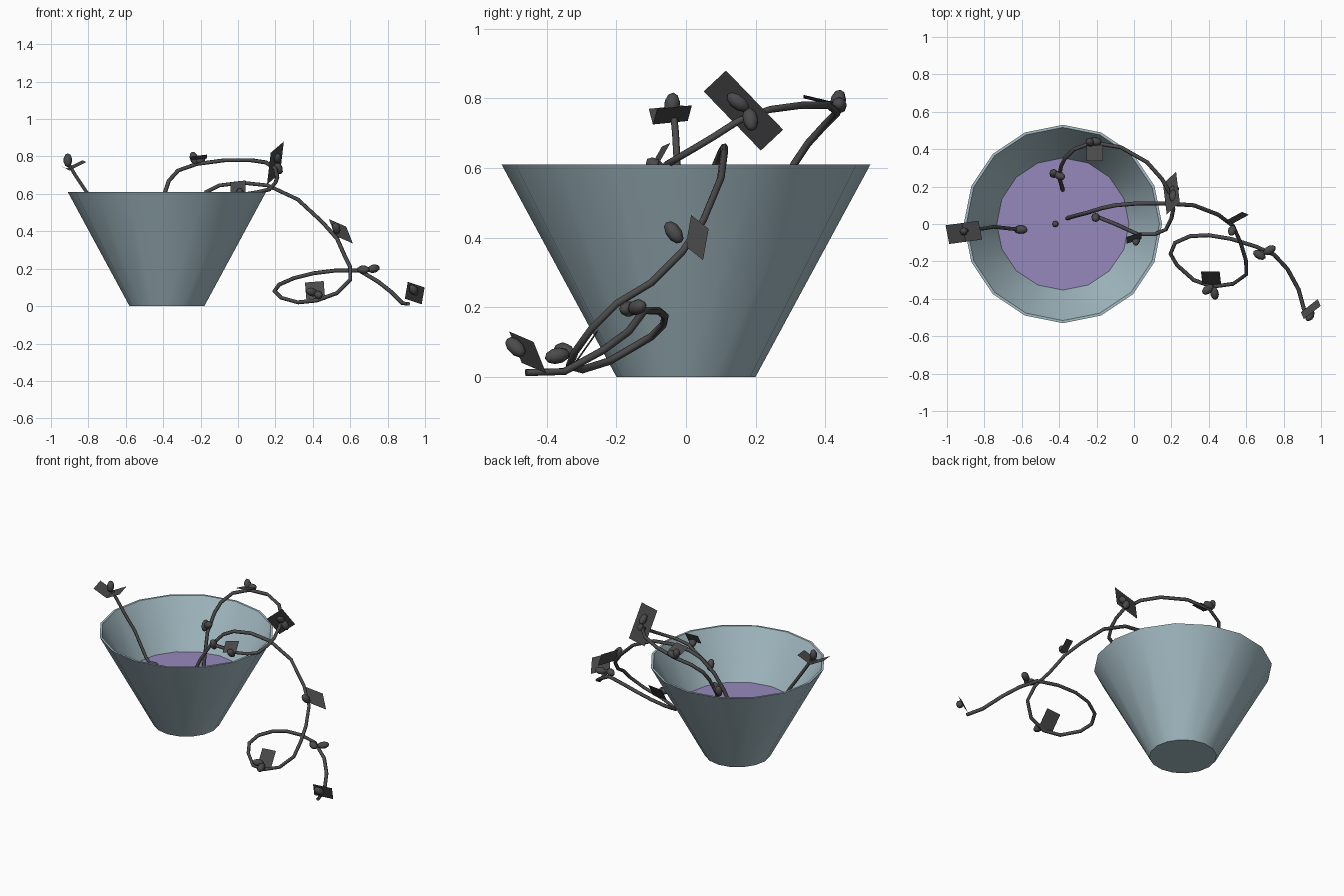
import bpy, bmesh, math
from mathutils import Vector

cube = bpy.data.objects.get("Cube")
if cube:
    bpy.data.objects.remove(cube, do_unlink=True)


def make_material(name, colour):
    mat = bpy.data.materials.new(name)
    mat.use_nodes = True
    rgba = (*colour, 1)
    mat.diffuse_color = rgba
    bsdf = next(n for n in mat.node_tree.nodes if n.type == "BSDF_PRINCIPLED")
    bsdf.inputs["Base Color"].default_value = rgba
    return mat


glaze = make_material("blue grey glaze", (.37, .50, .55))
purple = make_material("purple soil", (.30, .25, .50))
charcoal = make_material("charcoal plant", (.07, .07, .07))

POT_X = -.38
SIDES = 16


def mesh_object(name, bm, mat, smooth_angle=None):
    mesh = bpy.data.meshes.new(name)
    bm.to_mesh(mesh)
    bm.free()
    obj = bpy.data.objects.new(name, mesh)
    bpy.context.collection.objects.link(obj)
    mesh.materials.append(mat)
    if smooth_angle:
        bpy.ops.object.select_all(action="DESELECT")
        obj.select_set(True)
        bpy.context.view_layer.objects.active = obj
        bpy.ops.object.shade_smooth_by_angle(angle=math.radians(smooth_angle))
    return obj


def lathe(name, profile, mat, smooth_angle=None):
    """Turn a (radius, height) profile around the pot axis, closing both ends."""
    bm = bmesh.new()
    rings = []
    for radius, z in profile:
        ring = []
        for i in range(SIDES):
            a = math.tau * i / SIDES
            ring.append(bm.verts.new((POT_X + radius * math.cos(a), radius * math.sin(a), z)))
        rings.append(ring)
    for low, high in zip(rings, rings[1:]):
        for i in range(SIDES):
            j = (i + 1) % SIDES
            bm.faces.new((low[i], low[j], high[j], high[i]))
    bm.faces.new(rings[0][::-1])
    bm.faces.new(rings[-1])
    return mesh_object(name, bm, mat, smooth_angle)


def vine(name, points, radius=.011):
    """Round stem following a path of points."""
    curve = bpy.data.curves.new(name, "CURVE")
    curve.dimensions = "3D"
    curve.bevel_depth = radius
    curve.bevel_resolution = 1
    curve.use_fill_caps = True
    spline = curve.splines.new("POLY")
    spline.points.add(len(points) - 1)
    for point, co in zip(spline.points, points):
        point.co = (*co, 1)
    curve.materials.append(charcoal)
    obj = bpy.data.objects.new(name, curve)
    bpy.context.collection.objects.link(obj)


def leaf(name, centre, across, along, fold=0):
    """Square leaf from two half-edge vectors; fold lifts its two sides."""
    c, u, v = Vector(centre), Vector(across), Vector(along)
    lift = Vector((0, 0, fold))
    bm = bmesh.new()
    rows = [[bm.verts.new(c + s * u + t * v + abs(s) * lift) for t in (-1, 1)] for s in (-1, 0, 1)]
    for a, b in zip(rows, rows[1:]):
        bm.faces.new((a[0], b[0], b[1], a[1]))
    mesh_object(name, bm, charcoal)


def bud(name, centre, direction, length=.037, width=.023):
    """Small faceted bud stretched along a direction."""
    bm = bmesh.new()
    bmesh.ops.create_uvsphere(bm, u_segments=8, v_segments=5, radius=1)
    bmesh.ops.scale(bm, vec=(width, width, length), verts=bm.verts)
    obj = mesh_object(name, bm, charcoal, 50)
    obj.location = centre
    obj.rotation_euler = Vector(direction).to_track_quat("Z", "Y").to_euler()


# Pot with a thin wall, and the soil inside
lathe("pot", [(.2, 0), (.53, .61), (.516, .61), (.345, .295)], glaze, 40)
lathe("soil", [(.34, .296), (.353, .31)], purple)

# Long stem hanging over the rim and curling once on the ground
vine("trailing_stem", [
    (-.36, .03, .30), (-.31, .045, .42), (-.25, .06, .52), (-.17, .085, .61),
    (-.1, .1, .645), (.02, .11, .66), (.16, .11, .645), (.32, .1, .57),
    (.45, .05, .45), (.53, -.01, .36), (.57, -.1, .27), (.6, -.2, .21),
    (.6, -.27, .14), (.53, -.32, .07), (.42, -.335, .03), (.32, -.3, .02),
    (.23, -.22, .045), (.195, -.16, .08), (.22, -.1, .115), (.3, -.065, .15),
    (.4, -.06, .175), (.52, -.08, .19), (.65, -.12, .19), (.75, -.165, .13),
    (.82, -.24, .075), (.88, -.35, .015), (.91, -.46, .012)])

# Stem arching around the back and returning into the pot
vine("arching_stem", [
    (-.38, .18, .30), (-.4, .25, .5), (-.39, .31, .61), (-.37, .35, .67),
    (-.32, .4, .725), (-.22, .435, .76), (-.07, .41, .78), (.07, .33, .78),
    (.15, .24, .768), (.2, .15, .735), (.21, .08, .69), (.2, .03, .66),
    (.17, -.03, .625), (.11, -.055, .61), (.02, -.055, .595), (-.1, 0, .57),
    (-.2, .04, .55)])

# Short stem leaning over the right rim, and a stub in the middle
vine("short_stem", [
    (-.6, -.03, .31), (-.66, -.025, .37), (-.75, -.015, .52),
    (-.81, -.025, .61), (-.87, -.03, .70), (-.9, -.035, .75)], .01)
bud("root_stub", (-.42, 0, .315), (0, 0, 1), .02, .018)

# Leaves
leaf("short_stem_leaf", (-.91, -.045, .73), (.088, .012, 0), (-.01, .05, .005), .045)
leaf("arch_top_leaf", (-.21, .38, .795), (.045, 0, .005), (0, .042, -.01))
leaf("arch_side_leaf", (.2, .165, .765), (-.01, .082, -.085), (.035, .032, .03))
leaf("arch_end_leaf", (0, -.075, .635), (.04, .012, .005), (0, .018, .032))
leaf("hanging_leaf", (.55, .032, .4), (.046, .025, -.02), (-.018, .008, .045))
leaf("loop_leaf", (.412, -.29, .08), (.05, 0, .004), (-.004, .035, .05))
leaf("tail_leaf", (.945, -.455, .07), (.045, .035, -.015), (.008, -.018, .045))

# Buds
buds = [
    ((-.91, -.04, .78), (0, .1, 1)), ((-.605, -.03, .335), (1, 0, .2)),
    ((-.43, .27, .53), (0, .3, 1)), ((-.4, .26, .545), (1, -.5, .6)),
    ((-.235, .437, .79), (-.3, .2, 1)), ((-.21, .44, .78), (1, 0, .2)),
    ((.215, .185, .74), (.5, .2, -1)), ((.21, .15, .79), (0, -.7, .5)),
    ((-.205, .035, .555), (0, -.4, 1)), ((.01, -.085, .6), (0, -.6, .6)),
    ((.525, -.035, .415), (-.2, -.6, .8)), ((.67, -.165, .195), (1, -.6, 0)),
    ((.725, -.14, .2), (1, .6, .2)), ((.43, -.37, .06), (.2, -1, -.2)),
    ((.395, -.35, .075), (-1, -.8, .3)), ((.94, -.49, .085), (-.4, -.6, .6))]
for i, (centre, direction) in enumerate(buds):
    bud(f"bud_{i + 1}", centre, direction)
